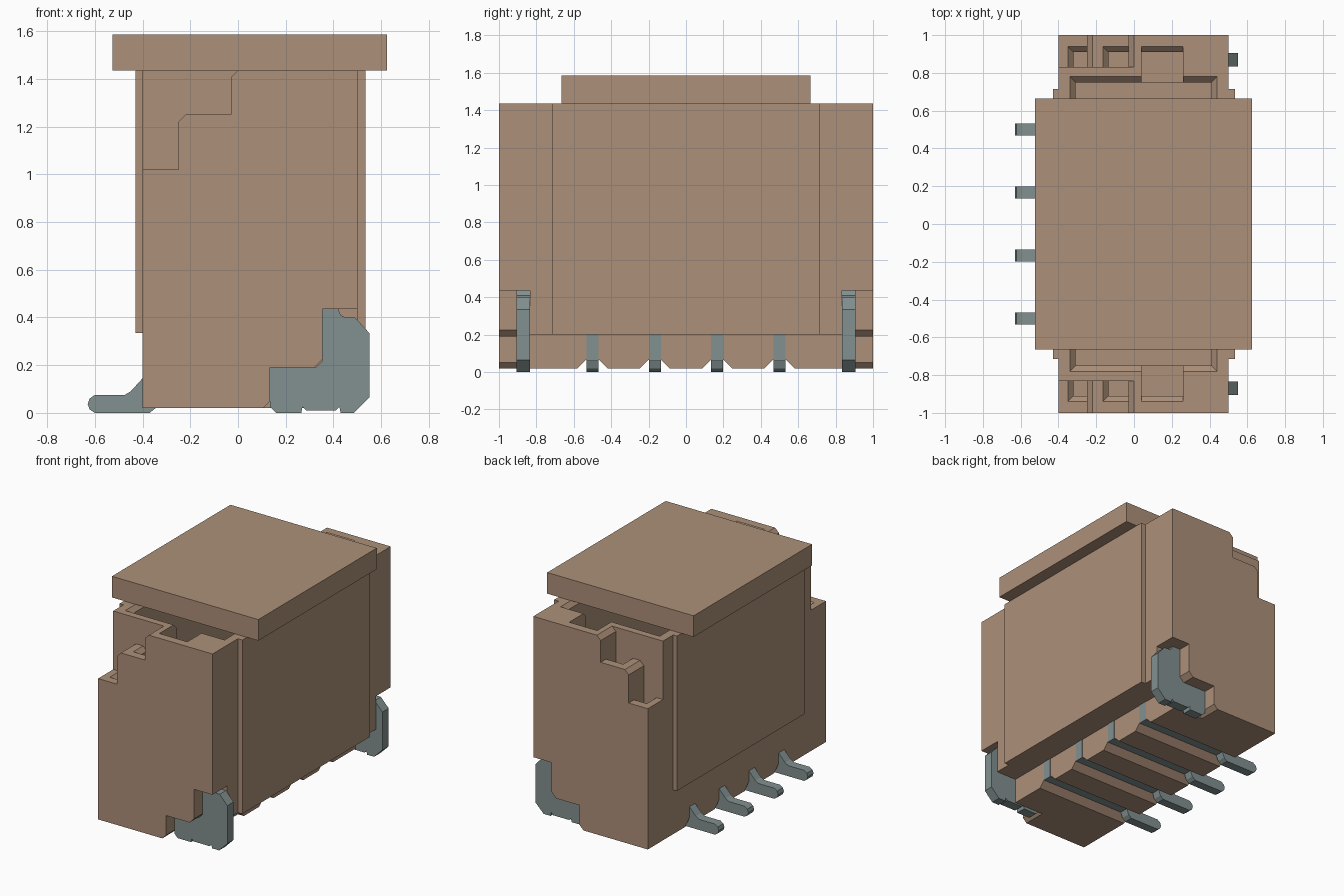
import bpy
import bmesh

if "Cube" in bpy.data.objects:
    bpy.data.objects.remove(bpy.data.objects["Cube"], do_unlink=True)


def material(name, rgb):
    m = bpy.data.materials.new(name)
    m.use_nodes = True
    col = (*rgb, 1)
    m.diffuse_color = col
    m.node_tree.nodes["Principled BSDF"].inputs["Base Color"].default_value = col
    return m


TAN = material("tan plastic", (0.416, 0.279, 0.192))
GREY = material("grey metal", (0.225, 0.28, 0.278))


def loft(name, low, high, mat=TAN):
    """Solid between two matching loops of points."""
    bm = bmesh.new()
    a = [bm.verts.new(p) for p in low]
    b = [bm.verts.new(p) for p in high]
    bm.faces.new(a)
    bm.faces.new(b)
    n = len(a)
    for i in range(n):
        j = (i + 1) % n
        bm.faces.new((a[i], a[j], b[j], b[i]))
    bmesh.ops.recalc_face_normals(bm, faces=bm.faces)
    me = bpy.data.meshes.new(name)
    bm.to_mesh(me)
    bm.free()
    me.materials.append(mat)
    ob = bpy.data.objects.new(name, me)
    bpy.context.collection.objects.link(ob)
    return ob


def rect(x0, x1, y0, y1, z):
    return [(x0, y0, z), (x1, y0, z), (x1, y1, z), (x0, y1, z)]


def box(name, x0, x1, y0, y1, z0, z1, mat=TAN):
    return loft(name, rect(x0, x1, y0, y1, z0), rect(x0, x1, y0, y1, z1), mat)


def prism_y(name, pts, y0, y1, mat=TAN):
    return loft(name, [(x, y0, z) for x, z in pts], [(x, y1, z) for x, z in pts], mat)


def prism_x(name, pts, x0, x1, mat=TAN):
    return loft(name, [(x0, y, z) for y, z in pts], [(x1, y, z) for y, z in pts], mat)


def cut(target, cutter):
    """Subtract the cutter for good and remove it."""
    mod = target.modifiers.new("cut", 'BOOLEAN')
    mod.operation = 'DIFFERENCE'
    mod.solver = 'EXACT'
    mod.object = cutter
    cutter.hide_render = True
    bpy.context.view_layer.update()
    dg = bpy.context.evaluated_depsgraph_get()
    me = bpy.data.meshes.new_from_object(target.evaluated_get(dg))
    target.modifiers.clear()
    target.data = me
    bpy.data.objects.remove(cutter, do_unlink=True)


TOP = 1.435
PINS = [-0.5, -0.167, 0.167, 0.5]

# Housing block with its open cavity
housing = box("housing", -0.40, 0.50, -1, 1, 0.02, TOP)
cut(housing, box("cavity", -0.31, 0.41, -0.75, 0.75, 0.35, 1.5))
cut(housing, loft("cavity_bevel", rect(-0.31, 0.41, -0.75, 0.75, TOP - 0.03),
                  rect(-0.37, 0.47, -0.81, 0.81, TOP + 0.03)))

# Stepped corners, pockets and tab recesses on both ends
steps = [(-0.5, 1.02), (-0.25, 1.02), (-0.25, 1.22), (-0.22, 1.25), (-0.03, 1.25),
         (-0.03, 1.405), (0, TOP), (0, 1.5), (-0.5, 1.5)]
recess = [(0.105, -0.1), (0.105, 0.02), (0.135, 0.05), (0.135, 0.19), (0.32, 0.19),
          (0.355, 0.225), (0.355, 0.435), (0.6, 0.435), (0.6, -0.1)]
for s in (-1, 1):
    cut(housing, prism_y("step_cut", steps, s * 0.83, s * 1.1))
    cut(housing, prism_y("recess_cut", recess, s * 0.835, s * 1.1))
    # x range, inner y, rim height, depth, slope on the low x side
    for x0, x1, y0, z, depth, slope in ((-0.32, -0.25, 0.83, 1.02, 0.2, 0.06),
                                        (-0.135, -0.03, 0.83, 1.25, 0.2, 0.06),
                                        (0.04, 0.26, 0.70, TOP, 0.2, 0)):
        cut(housing, box("pocket", x0, x1, s * y0, s * 0.91, z - depth, z + 0.03))
        cut(housing, loft("pocket_bevel", rect(x0, x1, s * y0, s * 0.91, z - 0.03),
                          rect(x0 - slope, x1, s * y0, s * 0.97, z + 0.03)))

# Undercut along the left side and flared pin grooves underneath
cut(housing, box("undercut", 0.34, 0.6, -0.835, 0.835, -0.1, 0.2))
groove = [(-0.08, -0.1), (-0.08, 0.02), (-0.035, 0.065),
          (0.035, 0.065), (0.08, 0.02), (0.08, -0.1)]
for y in PINS:
    cut(housing, prism_x("groove", [(y + a, z) for a, z in groove], -0.6, 0.6))

# Raised side panels and the flat cover
box("left_panel", 0.50, 0.535, -0.715, 0.715, 0.2, TOP)
box("right_panel", -0.43, -0.40, -0.715, 0.715, 0.335, TOP)
box("cover", -0.525, 0.625, -0.665, 0.665, TOP, 1.585)

# Contact pins with rounded feet
pin = [(-0.6, 0), (-0.622, 0.015), (-0.63, 0.037), (-0.622, 0.06), (-0.6, 0.075),
       (-0.475, 0.075), (-0.45, 0.09), (-0.40, 0.145), (-0.39, 0.2), (0.343, 0.2),
       (0.343, 0.06), (-0.33, 0.06), (-0.345, 0.02), (-0.37, 0)]
for i, y in enumerate(PINS):
    prism_y(f"contact_pin_{i + 1}", pin, y - 0.032, y + 0.032, GREY)

# Solder tabs at both ends
tab = [(0.135, 0.19), (0.325, 0.19), (0.355, 0.22), (0.355, 0.435), (0.42, 0.435),
       (0.43, 0.41), (0.45, 0.40), (0.49, 0.40), (0.55, 0.335), (0.55, 0.065),
       (0.485, 0), (0.43, 0), (0.425, 0.025), (0.41, 0.01), (0.285, 0.01),
       (0.27, 0.025), (0.265, 0), (0.16, 0), (0.135, 0.025)]
for s, label in ((-1, "front"), (1, "back")):
    prism_y(label + "_solder_tab", tab, s * 0.835, s * 0.905, GREY)
